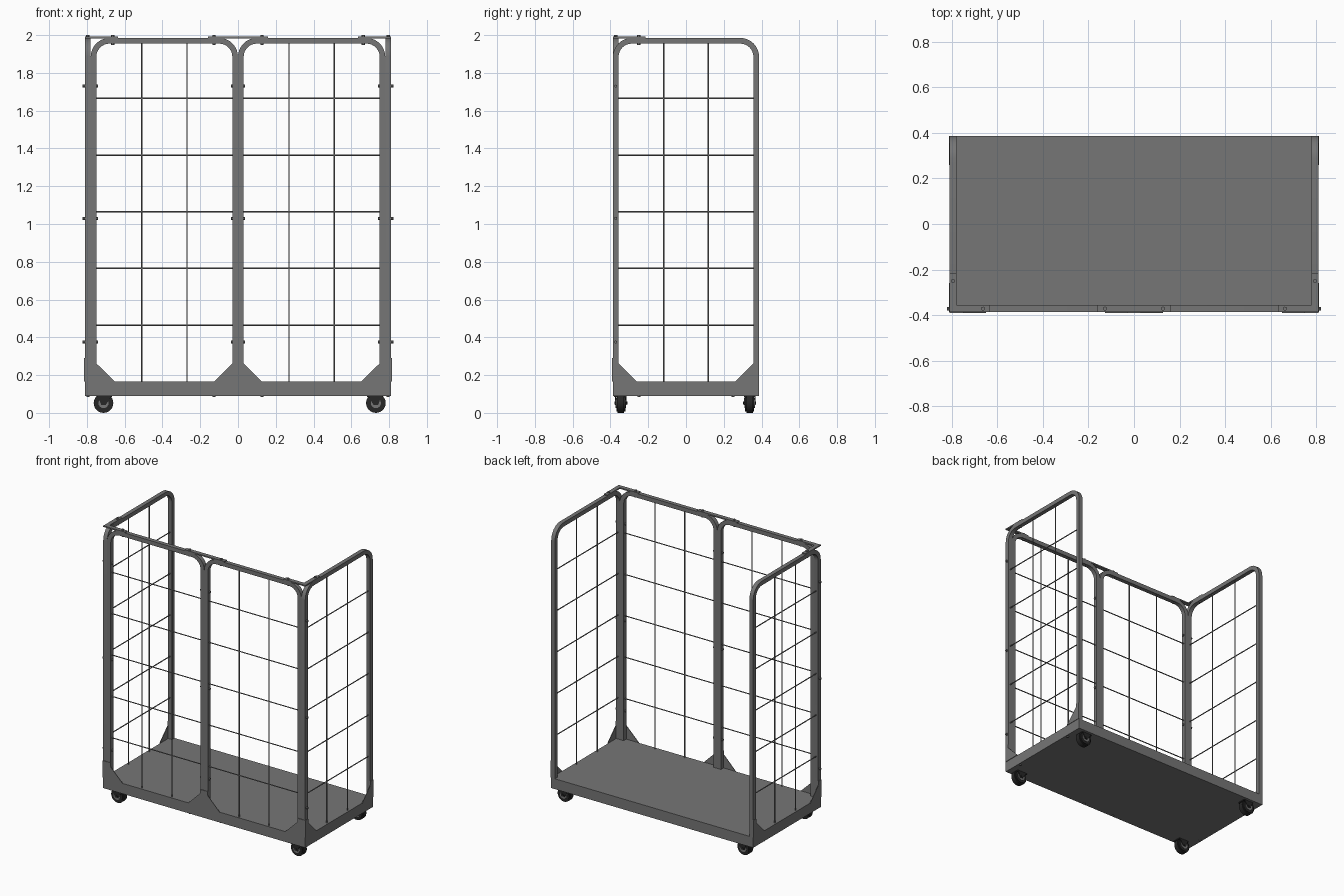
import bpy, bmesh
from math import sin, cos, pi
from mathutils import Vector, Matrix

cube = bpy.data.objects.get("Cube")
if cube:
    bpy.data.objects.remove(cube)


def material(name, value):
    m = bpy.data.materials.new(name)
    m.use_nodes = True
    colour = (value, value, value, 1)
    m.diffuse_color = colour
    m.node_tree.nodes["Principled BSDF"].inputs["Base Color"].default_value = colour
    return m


STEEL = material("grey_steel", 0.18)
RUBBER = material("black_rubber", 0.02)
HALF_X, HALF_Y, DECK, TOP, TUBE = 0.81, 0.387, 0.165, 1.985, 0.03


def finish(name, bm, mat, smooth=False):
    bmesh.ops.recalc_face_normals(bm, faces=bm.faces[:])
    mesh = bpy.data.meshes.new(name)
    bm.to_mesh(mesh)
    bm.free()
    mesh.materials.append(mat)
    ob = bpy.data.objects.new(name, mesh)
    bpy.context.collection.objects.link(ob)
    if smooth:
        bpy.ops.object.select_all(action="DESELECT")
        ob.select_set(True)
        bpy.context.view_layer.objects.active = ob
        bpy.ops.object.shade_smooth_by_angle()
    return ob


def add_box(bm, lo, hi):
    lo, hi = Vector(lo), Vector(hi)
    size = Matrix.Diagonal((*(hi - lo), 1))
    bmesh.ops.create_cube(bm, size=1, matrix=Matrix.Translation((lo + hi) / 2) @ size)


def add_rod(bm, a, b, radius, sides=8):
    a, b = Vector(a), Vector(b)
    d = b - a
    turn = d.to_track_quat("Z", "Y").to_matrix().to_4x4()
    bmesh.ops.create_cone(bm, cap_ends=True, segments=sides, radius1=radius, radius2=radius,
                          depth=d.length, matrix=Matrix.Translation((a + b) / 2) @ turn)


def add_plate(bm, points, thickness):
    """Flat polygon extruded along a thickness vector."""
    face = bm.faces.new([bm.verts.new(p) for p in points])
    new = bmesh.ops.extrude_face_region(bm, geom=[face])["geom"]
    bmesh.ops.translate(bm, vec=thickness, verts=[v for v in new if isinstance(v, bmesh.types.BMVert)])


def arch(name, place, start, end, thickness):
    """Square-tube hoop with two rounded upper corners."""
    radius, steps = 0.1, 8

    def outline(inset):
        r = radius - inset
        pts = [(start + inset, DECK)]
        for centre, first in ((start + radius, pi), (end - radius, pi / 2)):
            for i in range(steps + 1):
                a = first - i * pi / 2 / steps
                pts.append((centre + r * cos(a), TOP - radius + r * sin(a)))
        return pts + [(end - inset, DECK)]

    bm = bmesh.new()
    rings = []
    for (ou, oz), (iu, iz) in zip(outline(0), outline(TUBE)):
        a, b = Vector(place(ou, oz)), Vector(place(iu, iz))
        rings.append([bm.verts.new(p) for p in (a, b, b + thickness, a + thickness)])
    for r, s in zip(rings, rings[1:]):
        for i in range(4):
            j = (i + 1) % 4
            bm.faces.new((r[i], r[j], s[j], s[i]))
    bm.faces.new(rings[0])
    bm.faces.new(rings[-1])
    finish(name, bm, STEEL, True)


def mesh_panel(name, place, start, end):
    """Welded wire grid filling a hoop."""
    bm = bmesh.new()
    for i in (1, 2):
        u = start + (end - start) * i / 3
        add_rod(bm, place(u, DECK), place(u, TOP - 0.01), 0.004, 6)
    for i in range(5):
        z = 0.465 + 0.3 * i
        add_rod(bm, place(start, z), place(end, z), 0.004, 6)
    finish(name, bm, STEEL)


# Platform
bm = bmesh.new()
add_box(bm, (-HALF_X, -HALF_Y, 0.09), (HALF_X, HALF_Y, 0.158))
finish("platform_frame", bm, STEEL)
bm = bmesh.new()
add_box(bm, (-HALF_X, -HALF_Y, 0.158), (HALF_X, HALF_Y, DECK))
finish("deck", bm, STEEL)

for side, s in (("left", 1), ("right", -1)):
    # Front and side hoops with wire grids
    inner = HALF_X - TUBE
    arch(f"front_frame_{side}", lambda u, z: (s * u, -HALF_Y, z), 0, inner, Vector((0, TUBE, 0)))
    mesh_panel(f"front_mesh_{side}", lambda u, z: (s * u, -HALF_Y + TUBE / 2, z), TUBE, inner - TUBE)
    arch(f"side_frame_{side}", lambda u, z: (s * HALF_X, u, z), -HALF_Y, HALF_Y, Vector((-s * TUBE, 0, 0)))
    mesh_panel(f"side_mesh_{side}", lambda u, z: (s * (HALF_X - TUBE / 2), u, z),
               -HALF_Y + TUBE, HALF_Y - TUBE)

    # Gussets at the foot of each post
    bm = bmesh.new()
    slope = ((0, 0.29), (0.03, 0.29), (0.03, 0.262), (0.127, DECK), (0, DECK))
    outer = ((0, 0.29), (0.06, 0.29), (0.06, 0.262), (0.16, DECK), (0, DECK))
    out_y, out_x = Vector((0, -0.004, 0)), Vector((s * 0.004, 0, 0))
    add_plate(bm, [(s * u, -HALF_Y, z) for u, z in slope], out_y)
    add_plate(bm, [(s * (HALF_X - u), -HALF_Y, z) for u, z in outer], out_y)
    for e in (-1, 1):
        add_plate(bm, [(s * HALF_X, e * (HALF_Y - u), z) for u, z in slope], out_x)
    finish(f"gussets_{side}", bm, STEEL)

    # Top joining plates
    bm = bmesh.new()
    z0, z1 = TOP - 0.002, 1.992
    add_box(bm, (s * HALF_X, -HALF_Y, z0), (s * 0.635, -HALF_Y + TUBE, z1))
    add_box(bm, (s * HALF_X, -HALF_Y + TUBE, z0), (s * inner, -0.215, z1))
    add_box(bm, (0, -HALF_Y, z0), (s * 0.16, -HALF_Y + TUBE, z1))
    finish(f"top_plates_{side}", bm, STEEL)

    # Bolts through the plates, posts and platform
    bm = bmesh.new()
    y = -HALF_Y + TUBE / 2
    for x, by in ((0.663, y), (0.127, y), (HALF_X - TUBE / 2, -0.25)):
        add_rod(bm, (s * x, by, 1.948), (s * x, by, 2), 0.009)
    for z in (0.375, 1.03, 1.73):
        add_rod(bm, (s * 0.742, y, z), (s * 0.822, y, z), 0.008)
        add_rod(bm, (0, y, z), (s * 0.038, y, z), 0.008)
    for x, by in ((0.127, y), (HALF_X - TUBE / 2, -0.25), (HALF_X - TUBE / 2, 0.25)):
        add_rod(bm, (s * x, by, 0.083), (s * x, by, 0.1), 0.008)
    finish(f"bolts_{side}", bm, STEEL)

    # Casters
    for end, cy in (("front", -0.345), ("back", 0.337)):
        x = 0.73 if s > 0 else -0.712
        zc = 0.052
        bm = bmesh.new()
        add_rod(bm, (x, cy - 0.017, zc), (x, cy + 0.017, zc), 0.052, 24)
        add_rod(bm, (x, cy - 0.024, zc), (x, cy + 0.024, zc), 0.044, 24)
        finish(f"tyre_{end}_{side}", bm, RUBBER, True)
        bm = bmesh.new()
        add_rod(bm, (x, cy - 0.027, zc), (x, cy + 0.027, zc), 0.027, 16)
        finish(f"hub_{end}_{side}", bm, STEEL, True)
        bm = bmesh.new()
        xf = x - s * 0.006
        for e in (-1, 1):
            add_plate(bm, [(xf - 0.035, cy + e * 0.026, 0.088), (xf + 0.035, cy + e * 0.026, 0.088),
                           (x + 0.012, cy + e * 0.026, 0.042), (x - 0.012, cy + e * 0.026, 0.042)],
                      Vector((0, e * 0.005, 0)))
        add_box(bm, (xf - 0.04, cy - 0.031, 0.083), (xf + 0.04, cy + 0.031, 0.092))
        add_rod(bm, (x, cy - 0.034, zc), (x, cy + 0.034, zc), 0.008)
        finish(f"caster_fork_{end}_{side}", bm, RUBBER)
